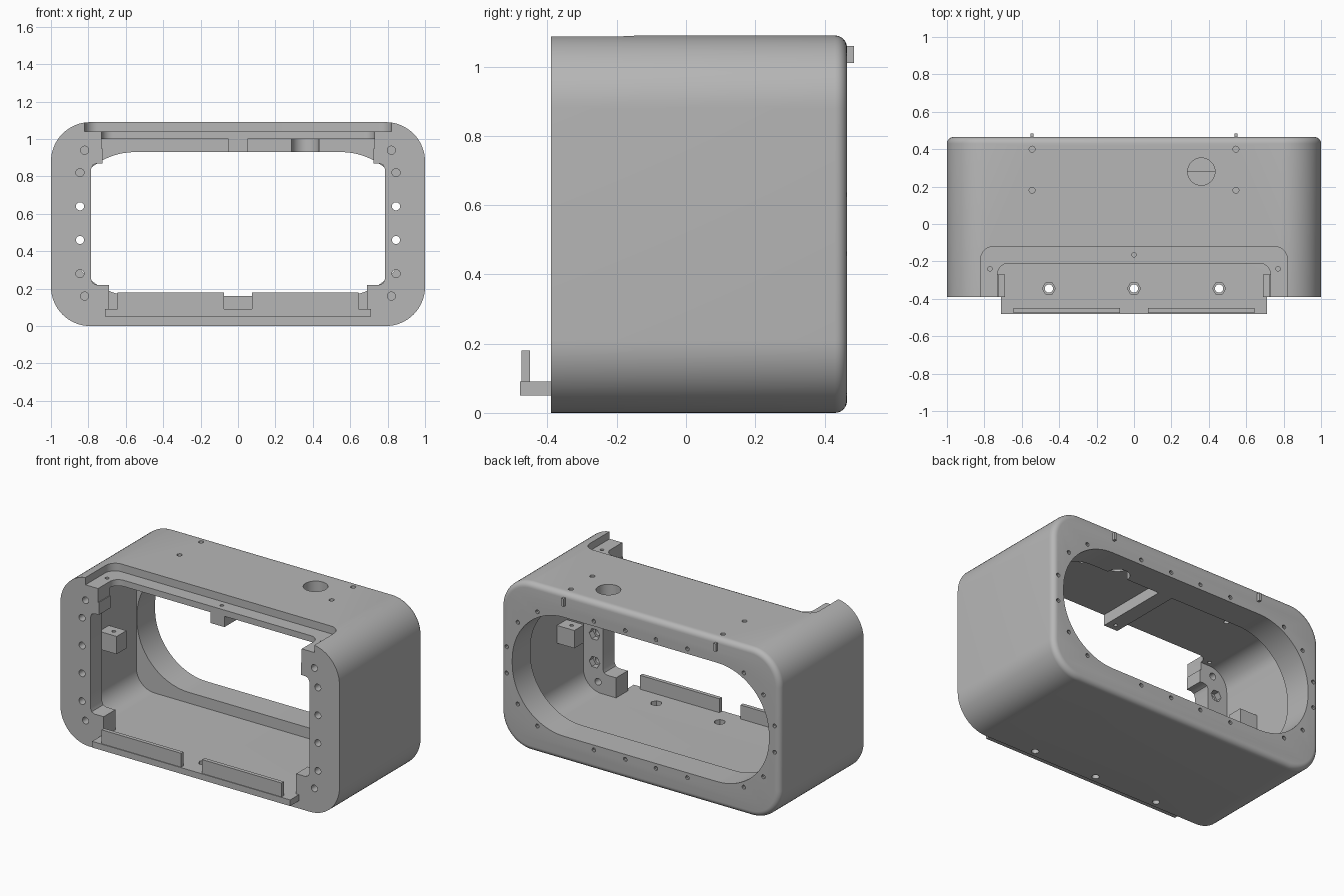
import bpy, bmesh
from math import pi, cos, sin, radians

if "Cube" in bpy.data.objects:
    bpy.data.objects.remove(bpy.data.objects["Cube"])

GREY = (0.47, 0.47, 0.47, 1)
grey = bpy.data.materials.new("plain grey")
grey.use_nodes = True
grey.diffuse_color = GREY
grey.node_tree.nodes["Principled BSDF"].inputs["Base Color"].default_value = GREY

FRONT, BACK, RING, HEIGHT = -0.39, 0.465, 0.28, 1.09


def rounded(x0, x1, y0, y1, r, n=12):
    """Rounded rectangle outline."""
    pts = []
    corners = [(x1 - r, y1 - r), (x0 + r, y1 - r), (x0 + r, y0 + r), (x1 - r, y0 + r)]
    for k, (cx, cy) in enumerate(corners):
        for i in range(n + 1):
            a = (k + i / n) * pi / 2
            pts.append((cx + r * cos(a), cy + r * sin(a)))
    return pts


def rect(x0, x1, y0, y1):
    return [(x0, y0), (x1, y0), (x1, y1), (x0, y1)]


def circle(cx, cy, r, n=16):
    return [(cx + r * cos(2 * pi * i / n), cy + r * sin(2 * pi * i / n)) for i in range(n)]


def part(name, prisms, back_bevel=0):
    """Object made of prisms, each given as (outline, axis, low, high)."""
    bm = bmesh.new()
    for pts, axis, lo, hi in prisms:
        rings = []
        for d in (lo, hi):
            rings.append([bm.verts.new((u, d, v) if axis == "y" else (u, v, d)) for u, v in pts])
        bm.faces.new(rings[0])
        bm.faces.new(rings[1][::-1])
        for i in range(len(pts)):
            j = (i + 1) % len(pts)
            bm.faces.new((rings[0][j], rings[0][i], rings[1][i], rings[1][j]))
    bmesh.ops.recalc_face_normals(bm, faces=bm.faces)
    if back_bevel:
        rim = [e for e in bm.edges if all(abs(v.co.y - BACK) < 1e-4 for v in e.verts)]
        bmesh.ops.bevel(bm, geom=rim, offset=back_bevel, segments=6, profile=0.5, affect="EDGES")
    mesh = bpy.data.meshes.new(name)
    bm.to_mesh(mesh)
    bm.free()
    mesh.materials.append(grey)
    obj = bpy.data.objects.new(name, mesh)
    bpy.context.collection.objects.link(obj)
    return obj


def activate(obj):
    bpy.ops.object.select_all(action="DESELECT")
    obj.select_set(True)
    bpy.context.view_layer.objects.active = obj


def cut(obj, cutter):
    activate(obj)
    mod = obj.modifiers.new("cut", "BOOLEAN")
    mod.operation = "DIFFERENCE"
    mod.solver = "EXACT"
    mod.object = cutter
    bpy.ops.object.modifier_apply(modifier=mod.name)


# Rounded shell with a softened back rim
shell = part("shell", [(rounded(-1, 1, 0, HEIGHT, 0.21, 16), "y", FRONT, BACK)], 0.035)

# Main cavity, back window and front doorway between the pillars
cavity = part("cavity_cutter", [(rounded(-0.925, 0.925, 0.09, 1.0, 0.13), "y", -0.27, RING)])
window = part("window_cutter", [(rounded(-0.92, 0.92, 0.16, 0.93, 0.37, 20), "y", 0.2, 0.6)])
half = [(0.69, 0.09), (0.69, 0.22), (0.755, 0.22), (0.776, 0.229), (0.785, 0.25),
        (0.785, 0.84), (0.776, 0.861), (0.755, 0.87), (0.725, 0.87), (0.725, 1.0)]
doorway = part("doorway_cutter", [(half + [(-x, z) for x, z in reversed(half)], "y", -0.6, -0.25)])

# Stepped notch in the top
recess = part("recess_cutter", [(rounded(-0.82, 0.82, -0.8, -0.12, 0.07), "z", 1.04, 1.3)])
notch = part("notch_cutter", [(rounded(-0.73, 0.73, -0.8, -0.21, 0.06), "z", 0.95, 1.25)])

# Screw holes, the cable hole and the nut pockets
holes = [(circle(0.36, 0.28, 0.073, 32), "z", 0.85, 1.3),
         (circle(0, -0.165, 0.012), "z", 0.9, 1.2)]
pockets = []
for x in (-0.455, 0, 0.455):
    holes.append((circle(x, -0.345, 0.022), "z", -0.1, 0.2))
    pockets.append((circle(x, -0.345, 0.035, 6), "z", 0.06, 0.12))
for s in (-1, 1):
    holes += [(circle(s * 0.545, y, 0.016), "z", 0.97, 1.2) for y in (0.18, 0.4)]
    holes.append((circle(s * 0.77, -0.24, 0.012), "z", 0.95, 1.2))
    holes.append((circle(s * 0.855, -0.05, 0.012), "z", 0.54, 0.7))
    for x, z in ((0.82, 0.94), (0.845, 0.82), (0.845, 0.64)):
        for h in (z, HEIGHT + 0.01 - z):
            holes.append((circle(s * x, h, 0.022), "y", -0.5, -0.2))
            if x > 0.83:
                pockets.append((circle(s * x, h, 0.038, 6), "y", -0.31, -0.2))
    for x, z in ((0.11, 0.962), (0.335, 0.962), (0.74, 0.915), (0.88, 0.81), (0.96, 0.63)):
        for h in (z, HEIGHT - z):
            holes.append((circle(s * x, h, 0.013, 10), "y", 0.36, 0.6))
drill = part("hole_cutter", holes)
nut_pockets = part("pocket_cutter", pockets)

cutters = [cavity, window, doorway, recess, notch, drill, nut_pockets]
for c in cutters:
    cut(shell, c)

# Rib under the top, and a small block on each side wall
rib = part("top_rib", [(rect(-0.05, 0.05, 0.93, 1.0), "y", -0.21, RING)])
cut(rib, drill)
parts = [shell, rib]
for s, side in ((1, "left"), (-1, "right")):
    xs = sorted((s * 0.80, s * 0.93))
    block = part(side + "_wall_block", [(rect(*xs, -0.1, 0.0), "z", 0.485, 0.6)])
    cut(block, drill)
    xs = sorted((s * 0.075, s * 0.645))
    clip = part(side + "_sill_clip", [(rect(*xs, -0.475, -0.45), "z", 0.09, 0.18)])
    pin = part(side + "_back_pin", [(rect(s * 0.545 - 0.008, s * 0.545 + 0.008, 1.01, 1.06), "y", 0.45, 0.485)])
    parts += [block, clip, pin]

# Sill reaching out in front of the floor
parts.append(part("front_sill", [(rect(-0.71, 0.71, 0.05, 0.09), "y", -0.48, FRONT)]))

for c in cutters:
    bpy.data.objects.remove(c)
for obj in parts:
    activate(obj)
    bpy.ops.object.shade_smooth_by_angle(angle=radians(30))
